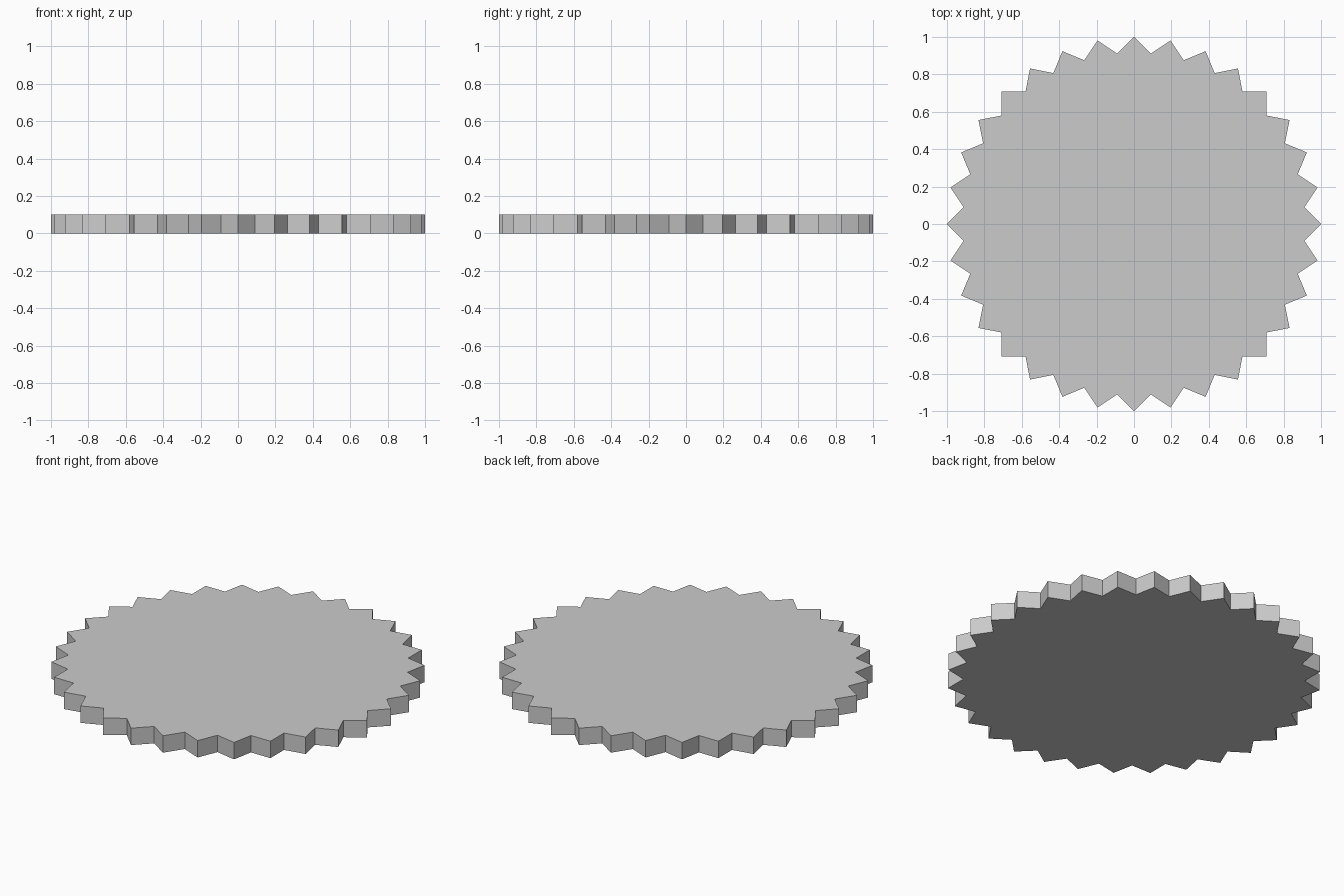
import bpy, bmesh
from math import sin, cos, pi

if "Cube" in bpy.data.objects:
    bpy.data.objects.remove(bpy.data.objects["Cube"])

TEETH = 32
HEIGHT = 0.10
R_TIP = 1.0
# valley radius that gives right-angled tooth tips
R_VALLEY = sin(pi / 4) / sin(pi / 4 + pi / TEETH)

# toothed outline, extruded into a flat disc
bm = bmesh.new()
outline = []
for i in range(TEETH * 2):
    r = R_VALLEY if i % 2 else R_TIP
    a = i * pi / TEETH
    outline.append(bm.verts.new((r * cos(a), r * sin(a), 0)))
base = bm.faces.new(outline)
top = bmesh.ops.extrude_face_region(bm, geom=[base])["geom"]
bmesh.ops.translate(bm, vec=(0, 0, HEIGHT),
                    verts=[v for v in top if isinstance(v, bmesh.types.BMVert)])
bmesh.ops.recalc_face_normals(bm, faces=bm.faces)

mesh = bpy.data.meshes.new("toothed_disc")
bm.to_mesh(mesh)
bm.free()
disc = bpy.data.objects.new("toothed_disc", mesh)
bpy.context.collection.objects.link(disc)
